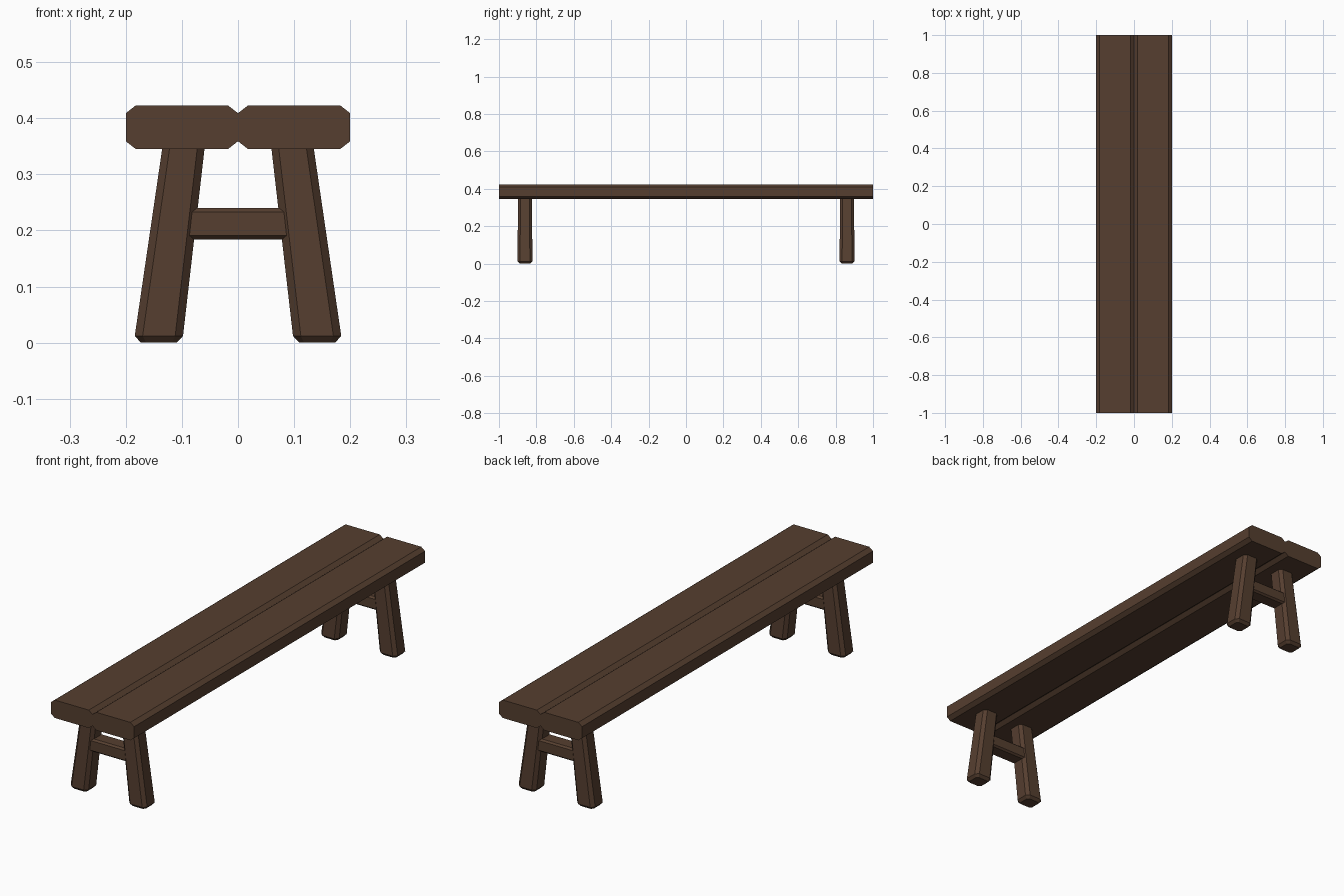
import bpy
import bmesh

cube = bpy.data.objects.get("Cube")
if cube:
    bpy.data.objects.remove(cube, do_unlink=True)

wood = bpy.data.materials.new("dark brown wood")
wood.use_nodes = True
wood.diffuse_color = (0.092, 0.049, 0.029, 1)
bsdf = next(n for n in wood.node_tree.nodes if n.type == 'BSDF_PRINCIPLED')
bsdf.inputs["Base Color"].default_value = wood.diffuse_color
bsdf.inputs["Roughness"].default_value = 0.9


def octagon(hw, hh, cw, ch):
    """Chamfered rectangle with half sizes hw, hh and chamfers cw, ch."""
    a, b = hw - cw, hh - ch
    return [(a, -hh), (hw, -b), (hw, b), (a, hh),
            (-a, hh), (-hw, b), (-hw, -b), (-a, -hh)]


def loft(name, rings):
    """Skin a closed solid through rings of equal point count."""
    bm = bmesh.new()
    loops = [[bm.verts.new(p) for p in ring] for ring in rings]
    for low, high in zip(loops, loops[1:]):
        for i in range(len(low)):
            j = (i + 1) % len(low)
            bm.faces.new((low[i], low[j], high[j], high[i]))
    bm.faces.new(loops[0][::-1])
    bm.faces.new(loops[-1])
    bmesh.ops.recalc_face_normals(bm, faces=bm.faces)
    mesh = bpy.data.meshes.new(name)
    bm.to_mesh(mesh)
    bm.free()
    mesh.materials.append(wood)
    obj = bpy.data.objects.new(name, mesh)
    bpy.context.collection.objects.link(obj)
    return obj


LEG_Y = 0.861

# Two chamfered seat planks running front to back
for side, sx in (("left", 1), ("right", -1)):
    section = octagon(0.1, 0.039, 0.018, 0.014)
    loft(f"seat_plank_{side}",
         [[(sx * 0.1 + x, y, 0.384 + z) for x, z in section] for y in (-1, 1)])

# Splayed legs: (height, centre x, half width, half depth, chamfer)
LEVELS = [(0, 0.141, 0.032, 0.029, 0.009),
          (0.012, 0.141, 0.043, 0.040, 0.014),
          (0.36, 0.0955, 0.0375, 0.037, 0.013)]

for end, sy in (("front", -1), ("back", 1)):
    for side, sx in (("left", 1), ("right", -1)):
        loft(f"{end}_leg_{side}",
             [[(sx * (cx + x), sy * (LEG_Y + y), z)
               for x, y in octagon(hw, hd, c, c)]
              for z, cx, hw, hd, c in LEVELS])

    # Stretcher joining the pair of legs
    section = octagon(0.034, 0.028, 0.008, 0.007)
    loft(f"{end}_stretcher",
         [[(x, sy * LEG_Y + y, 0.212 + z) for y, z in section]
          for x in (-0.1, 0.1)])
